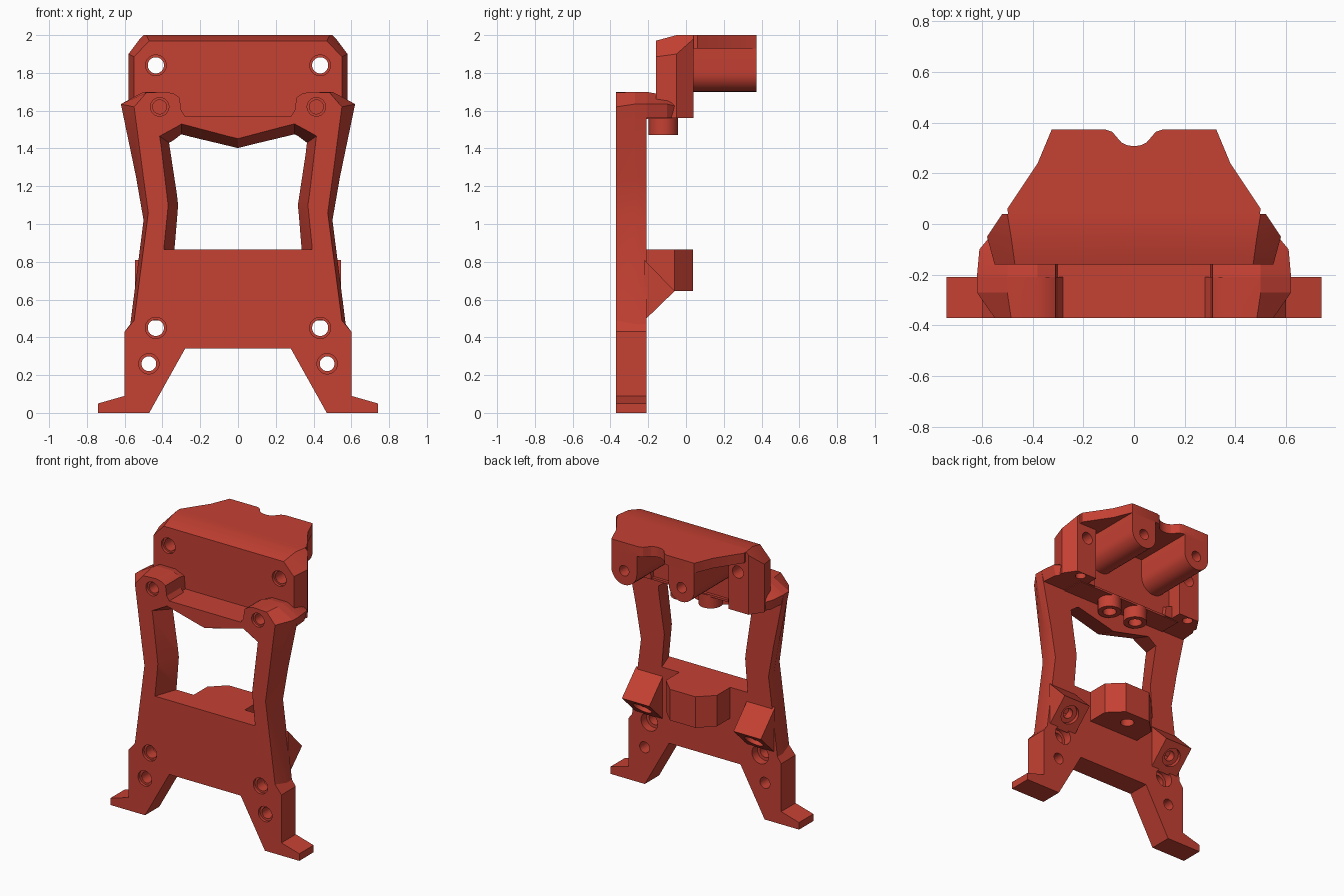
import bpy, bmesh, math
from mathutils import Vector

if "Cube" in bpy.data.objects:
    bpy.data.objects.remove(bpy.data.objects["Cube"])

red = bpy.data.materials.new("brick red")
red.diffuse_color = (0.56, 0.052, 0.033, 1)
red.use_nodes = True
red.node_tree.nodes["Principled BSDF"].inputs["Base Color"].default_value = red.diffuse_color


def make(name, bm):
    bmesh.ops.recalc_face_normals(bm, faces=bm.faces)
    me = bpy.data.meshes.new(name)
    bm.to_mesh(me)
    bm.free()
    me.materials.append(red)
    ob = bpy.data.objects.new(name, me)
    bpy.context.collection.objects.link(ob)
    return ob


def skin(bm, rings):
    """Join equal-length rings of points into a closed solid."""
    rows = [[bm.verts.new(p) for p in ring] for ring in rings]
    n = len(rows[0])
    for a, b in zip(rows, rows[1:]):
        for i in range(n):
            j = (i + 1) % n
            bm.faces.new((a[i], a[j], b[j], b[i]))
    bm.faces.new(rows[0][::-1])
    bm.faces.new(rows[-1])


def sym(pts):
    """Close a right-hand half outline by mirroring it in x."""
    return pts + [(-x, v) for x, v in reversed(pts) if x > 1e-6]


def loft_y(name, sections, mirror=True):
    bm = bmesh.new()
    skin(bm, [[(x, y, z) for x, z in (sym(p) if mirror else p)] for y, p in sections])
    return make(name, bm)


def prism_z(name, pts, z0, z1):
    bm = bmesh.new()
    skin(bm, [[(x, y, z) for x, y in sym(pts)] for z in (z0, z1)])
    return make(name, bm)


def lathe(bm, origin, axis, steps, seg=28):
    """Turned solid: steps are (distance along axis, radius)."""
    axis = Vector(axis).normalized()
    u = axis.orthogonal().normalized()
    v = axis.cross(u)
    skin(bm, [[Vector(origin) + axis * t + r * (math.cos(a) * u + math.sin(a) * v)
               for a in (2 * math.pi * i / seg for i in range(seg))] for t, r in steps])


def turned_pair(name, items):
    """Turned solids, each placed on the right and on the left."""
    bm = bmesh.new()
    for (x, y, z), axis, steps in items:
        for s in ((1, -1) if x else (1,)):
            lathe(bm, (s * x, y, z), axis, steps)
    return make(name, bm)


def cut(target, cutter):
    mod = target.modifiers.new("cut", 'BOOLEAN')
    mod.operation = 'DIFFERENCE'
    mod.solver = 'EXACT'
    mod.object = cutter
    bpy.context.view_layer.objects.active = target
    bpy.ops.object.modifier_apply(modifier=mod.name)
    bpy.data.objects.remove(cutter)


# Main frame: feet, legs and uprights, with chamfered outer front edges
low = [(0, .34), (.28, .34), (.47, 0), (.74, 0), (.74, .05), (.60, .09), (.60, .43)]
notch = [(.38, 1.70), (.34, 1.69), (.31, 1.67), (.30, 1.60), (.28, 1.57), (0, 1.57)]
front = low + [(.55, .49), (.475, 1.06), (.50, 1.24), (.55, 1.62), (.485, 1.695)] + notch
outer = low + [(.57, .47), (.50, 1.02), (.54, 1.25), (.62, 1.635), (.50, 1.70)] + notch
frame = loft_y("frame", [(-.37, front), (-.27, outer), (-.21, outer)])

# Tapered window through the frame
win_f = [(0, .865), (.393, .865), (.37, 1.10), (.415, 1.465), (.30, 1.53), (0, 1.452)]
win_b = [(0, .865), (.337, .865), (.317, 1.10), (.365, 1.43), (.30, 1.475), (0, 1.402)]
ext = [(f[0] * 1.25 - b[0] * .25, f[1] * 1.25 - b[1] * .25) for f, b in zip(win_f, win_b)]
ext_b = [(b[0] * 1.25 - f[0] * .25, b[1] * 1.25 - f[1] * .25) for f, b in zip(win_f, win_b)]
cut(frame, loft_y("window_cutter", [(-.41, ext), (-.17, ext_b)]))

# Screw holes in the frame
Y = (0, 1, 0)
cut(frame, turned_pair("frame_holes", [
    ((.435, -.37, .45), Y, [(-.02, .056), (.02, .056), (.02, .043), (.10, .043), (.10, .065), (.2, .065)]),
    ((.472, -.37, .26), Y, [(-.02, .054), (.02, .054), (.02, .039), (.2, .039)]),
    ((.415, -.37, 1.62), Y, [(-.02, .049), (.02, .049), (.02, .037), (.12, .037)])]))

# Shoulders running back from the uprights under the top block
for s, side in ((1, "right"), (-1, "left")):
    def shoulder(x, z, k):
        return [(s * a, b) for a, b in ((.30, 1.56), (x - .02, 1.56), (x, z), (.50, k),
                                        (.38, k), (.31, k - .03))]
    sh = loft_y(side + "_shoulder", [(-.21, shoulder(.62, 1.635, 1.70)),
                                     (-.10, shoulder(.61, 1.635, 1.68)),
                                     (-.04, shoulder(.56, 1.62, 1.66))], False)
    bm = bmesh.new()
    lathe(bm, (s * .46, -.10, 1.56), (0, 0, 1), [(-.03, .04), (.07, .04)])
    cut(sh, make("shoulder_hole", bm))

# Shelf joining the crossbar to the top block, with two bosses below
prism_z("shelf", [(0, -.23), (.42, -.23), (.42, -.05), (0, -.05)], 1.555, 1.57)
shelf_bosses = turned_pair("shelf_bosses", [((.11, -.12, 1.47), (0, 0, 1), [(0, .078), (.095, .078)])])
cut(shelf_bosses, turned_pair("boss_holes", [((.11, -.12, 1.47), (0, 0, 1), [(-.02, .045), (.07, .045)])]))

# Top block with sloping corners, open at the back
block = loft_y("top_block", [
    (-.16, [(0, 1.56), (.55, 1.56), (.55, 1.885), (.47, 1.97), (0, 1.97)]),
    (-.05, [(0, 1.56), (.58, 1.56), (.58, 1.90), (.485, 2.0), (0, 2.0)]),
    (.04, [(0, 1.56), (.52, 1.56), (.52, 1.98), (.50, 2.0), (0, 2.0)])])
cavity = [(0, 1.5), (.36, 1.5), (.36, 1.93), (0, 1.93)]
cut(block, loft_y("cavity", [(-.07, cavity), (.1, cavity)]))
cut(block, turned_pair("block_holes", [
    ((.435, -.16, 1.84), Y, [(-.02, .055), (.02, .055), (.02, .043), (.25, .043)]),
    ((.46, -.0, 1.56), (0, 0, 1), [(-.02, .035), (.08, .035)])]))

# Hood plate with a rounded notch in its rear edge
prism_z("hood", [(0, 0), (.49, 0), (.50, .06), (.38, .24), (.325, .372), (.11, .372), (.085, .363),
                 (.07, .345), (.05, .322), (.025, .31), (0, .307)], 1.93, 2.0)

# Two round-bottomed sockets beneath the hood
arc = [(.10 * math.cos(a), 1.80 + .10 * math.sin(a))
       for a in (math.pi + math.pi * i / 14 for i in range(15))]
for s, side in ((1, "right"), (-1, "left")):
    prof = [(s * .225 + x, z) for x, z in [(-.10, 1.95)] + arc + [(.10, 1.95)]]
    socket = loft_y(side + "_socket", [(-.10, prof), (.372, prof)], False)
    bm = bmesh.new()
    lathe(bm, (s * .225, .372, 1.80), (0, -1, 0), [(-.02, .037), (.2, .037)])
    cut(socket, make("socket_hole", bm))

# Centre block behind the lower plate
centre = prism_z("centre_block", [(0, -.23), (.20, -.23), (.20, -.06), (.10, .037), (0, .037)], .645, .865)
cut(centre, turned_pair("centre_hole", [((0, -.07, .645), (0, 0, 1), [(-.02, .045), (.1, .045)])]))

# Angled screw wedges at both sides of the lower plate
for s, side in ((1, "right"), (-1, "left")):
    bm = bmesh.new()
    tri = [(-.22, .81), (-.06, .645), (-.22, .49)]
    skin(bm, [[(s * x, y, z) for y, z in tri] for x in (.33, .545)])
    wedge = make(side + "_wedge", bm)
    bm = bmesh.new()
    lathe(bm, (s * .437, -.135, .57), (0, -1, 1), [(-.03, .065), (.03, .065), (.03, .035), (.09, .035)])
    cut(wedge, make("wedge_hole", bm))

# Smooth the round walls and keep the edges sharp
bpy.ops.object.select_all(action='DESELECT')
for ob in bpy.context.scene.objects:
    ob.select_set(True)
bpy.context.view_layer.objects.active = frame
bpy.ops.object.shade_smooth_by_angle(angle=math.radians(20))
